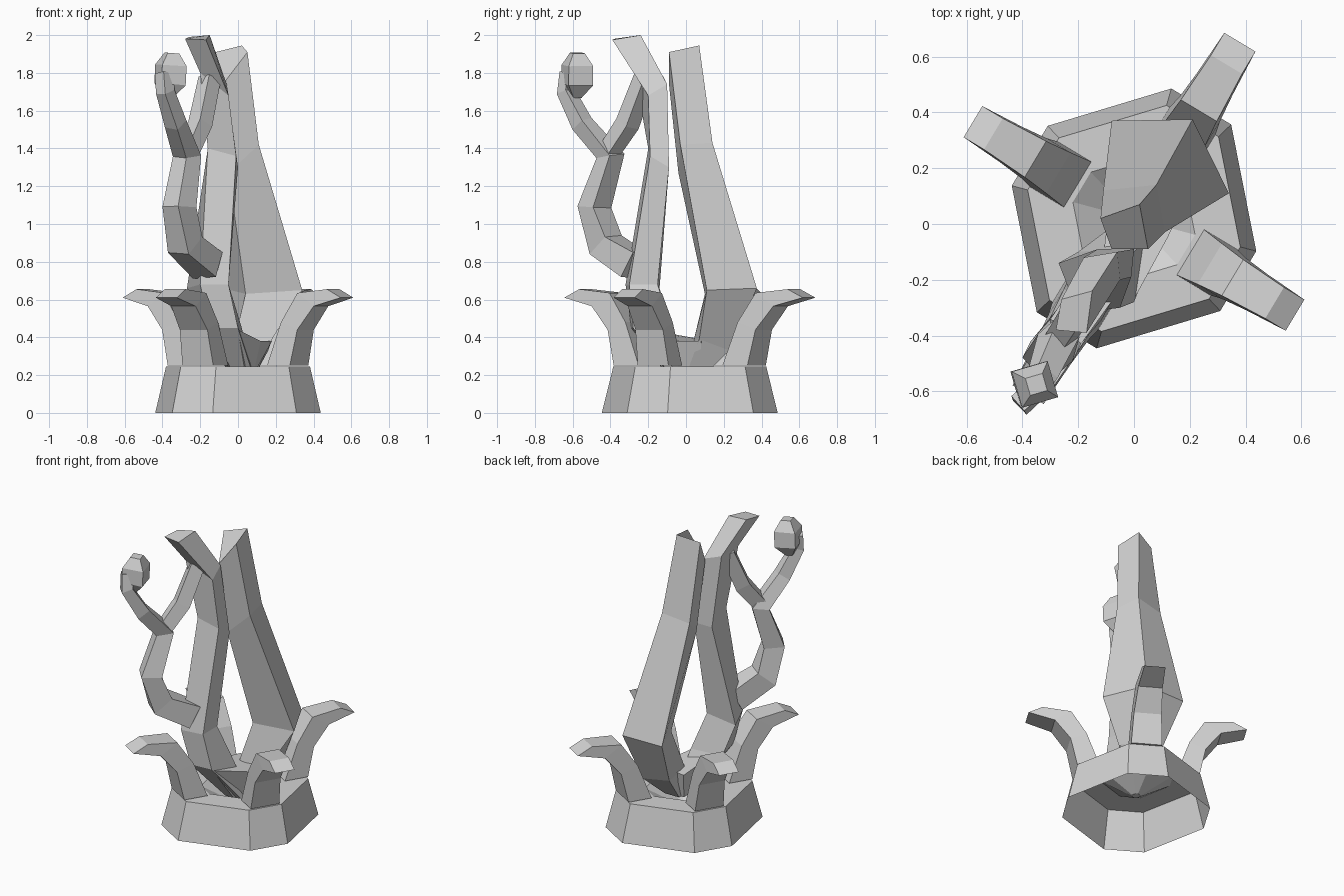
import bpy, bmesh, math
from mathutils import Vector, Matrix

if "Cube" in bpy.data.objects:
    bpy.data.objects.remove(bpy.data.objects["Cube"], do_unlink=True)

GREY = (0.65, 0.65, 0.65, 1)
stone = bpy.data.materials.new("pale grey")
stone.use_nodes = True
stone.diffuse_color = GREY
stone.node_tree.nodes["Principled BSDF"].inputs["Base Color"].default_value = GREY

TURN = math.radians(59)
CENTRE = Matrix.Translation((0, 0.02, 0))
FLOOR = 0.25
PIT = 0.2


def loft(name, rings, matrix=Matrix(), caps=(True, True)):
    """Skin a series of equal-sided rings with flat faces."""
    bm = bmesh.new()
    loops = [[bm.verts.new(matrix @ Vector(p)) for p in ring] for ring in rings]
    for low, high in zip(loops, loops[1:]):
        n = len(low)
        for i in range(n):
            j = (i + 1) % n
            bm.faces.new((low[i], low[j], high[j], high[i]))
    if caps[0]:
        bm.faces.new(loops[0][::-1])
    if caps[1]:
        bm.faces.new(loops[-1])
    bmesh.ops.recalc_face_normals(bm, faces=bm.faces)
    mesh = bpy.data.meshes.new(name)
    bm.to_mesh(mesh)
    bm.free()
    mesh.materials.append(stone)
    obj = bpy.data.objects.new(name, mesh)
    bpy.context.collection.objects.link(obj)


def tube(name, path, sides=4, roll=0.6):
    """Tapered low-poly tube along (point, radius) pairs."""
    pts = [Vector(p) for p, r in path]
    rings = []
    for i, (p, r) in enumerate(path):
        along = (pts[min(i + 1, len(pts) - 1)] - pts[max(i - 1, 0)]).normalized()
        side = along.cross(Vector((0.5, -0.86, 0.1))).normalized()
        up = side.cross(along)
        angles = [roll + math.tau * k / sides for k in range(sides)]
        rings.append([pts[i] + r * (math.cos(a) * side + math.sin(a) * up) for a in angles])
    loft(name, rings)


# Eight-sided base, open underneath, its floor sinking to a point
def octagon(z, s):
    u, v, w = 0.468 * s, 0.436 * s, 0.125 * s
    return [(u, -w, z), (u, w, z), (w, v, z), (-w, v, z),
            (-u, w, z), (-u, -w, z), (-w, -v, z), (w, -v, z)]


loft("base", [octagon(0, 1), octagon(0.245, 0.87), octagon(0.245, 0.5), octagon(0.12, 0.06)],
     CENTRE @ Matrix.Rotation(TURN, 4, "Z"), (False, True))

# Four claws curling outward: outer r, outer z, inner r, inner z, half width
CLAW = [(0.375, FLOOR, 0.235, FLOOR, 0.095),
        (0.415, 0.44, 0.315, 0.48, 0.085),
        (0.51, 0.565, 0.41, 0.635, 0.075),
        (0.67, 0.61, 0.585, 0.655, 0.065)]
for k in range(4):
    reach = 1.1 if k % 2 == 0 else 1.005
    rings = [[(ro * reach, -w, zo), (ro * reach, w, zo), (ri * reach, w, zi), (ri * reach, -w, zi)]
             for ro, zo, ri, zi, w in CLAW]
    loft("claw_%d" % (k + 1), rings, CENTRE @ Matrix.Rotation(TURN + k * math.pi / 2, 4, "Z"))

# Thick back stem; corners run back right, back left, front left, front right
loft("back_stem", [
    [(0.09, 0.1, PIT), (-0.02, 0.1, PIT), (-0.02, 0, PIT), (0.09, 0, PIT)],
    [(0.16, 0.23, 0.33), (-0.03, 0.22, 0.36), (-0.02, 0.04, 0.38), (0.18, 0.07, 0.39)],
    [(0.21, 0.375, 0.66), (-0.08, 0.37, 0.66), (0.04, 0.1, 0.63), (0.34, 0.11, 0.65)],
    [(0.08, 0.14, 1.43), (-0.11, 0.12, 1.4), (-0.05, -0.04, 1.27), (0.11, -0.03, 1.42)],
    [(0.02, 0.07, 1.945), (-0.12, 0.02, 1.91), (-0.08, -0.09, 1.74), (0.05, -0.09, 1.91)]])

# Slimmer front stem with a bent tip, same corner order
loft("front_stem", [
    [(0.08, 0, PIT), (-0.04, 0.02, PIT), (-0.02, -0.1, PIT), (0.08, -0.08, PIT)],
    [(0.02, -0.08, 0.45), (-0.2, -0.1, 0.45), (-0.15, -0.29, 0.45), (0, -0.28, 0.45)],
    [(-0.05, -0.15, 0.68), (-0.27, -0.14, 0.66), (-0.2, -0.32, 0.68), (-0.05, -0.3, 0.68)],
    [(0, -0.09, 1.3), (-0.13, -0.09, 1.3), (-0.16, -0.2, 1.4), (-0.01, -0.19, 1.36)],
    [(-0.06, -0.1, 1.74), (-0.18, -0.12, 1.78), (-0.2, -0.27, 1.8), (-0.05, -0.2, 1.68)],
    [(-0.15, -0.24, 2), (-0.26, -0.27, 1.99), (-0.28, -0.38, 1.98), (-0.17, -0.39, 1.975)]])

# Saddle flaring up from the pit between the two stems
loft("root_saddle", [
    [(0.08, 0.08, PIT), (-0.04, 0.08, PIT), (-0.04, -0.07, PIT), (0.04, -0.1, PIT), (0.08, -0.04, PIT)],
    [(0.18, 0.08, 0.38), (-0.08, 0.14, 0.38), (-0.12, -0.2, 0.44),
     (0, -0.27, 0.44), (0.12, -0.05, 0.38)]])

# Tendril leaving the front stem, with a bud and a strand back to the tip
tube("tendril", [((-0.16, -0.27, 0.78), 0.105), ((-0.28, -0.425, 0.89), 0.1),
                 ((-0.31, -0.485, 1.09), 0.09), ((-0.27, -0.4, 1.36), 0.075),
                 ((-0.33, -0.55, 1.53), 0.06), ((-0.385, -0.635, 1.7), 0.05),
                 ((-0.39, -0.62, 1.8), 0.05)])
tube("strand", [((-0.265, -0.41, 1.38), 0.06), ((-0.2, -0.31, 1.53), 0.065),
                ((-0.15, -0.22, 1.77), 0.06)])
tube("bud", [((-0.37, -0.58, 1.67), 0.03), ((-0.36, -0.575, 1.74), 0.095),
             ((-0.355, -0.575, 1.84), 0.095), ((-0.35, -0.575, 1.905), 0.045)], roll=-0.55)
